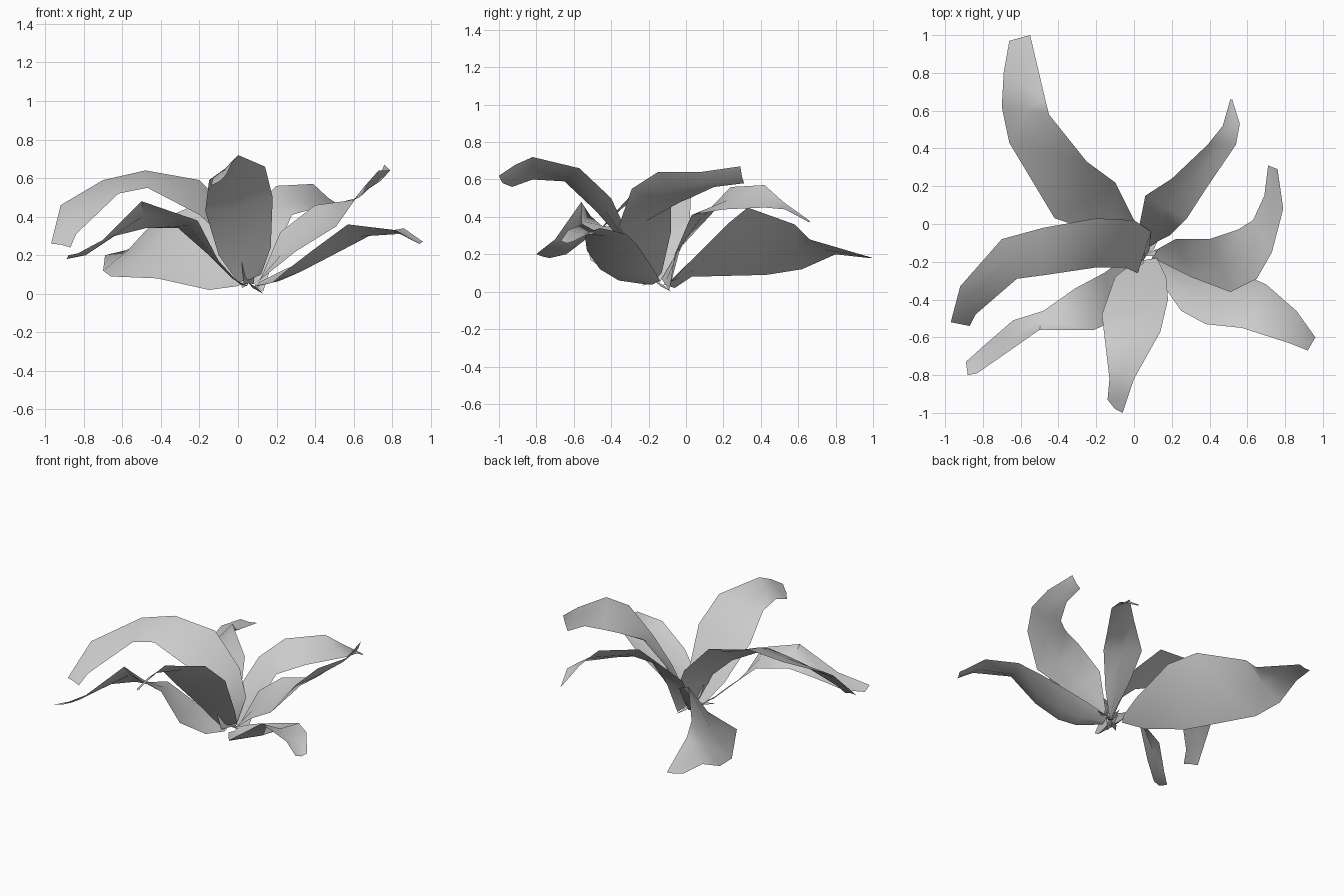
import bpy
from mathutils import Vector

# Remove the default cube only
cube = bpy.data.objects.get("Cube")
if cube:
    bpy.data.objects.remove(cube, do_unlink=True)

# Single flat petal colour
petal_grey = bpy.data.materials.new("petal_grey")
petal_grey.use_nodes = True
colour = (0.6, 0.6, 0.6, 1.0)
petal_grey.diffuse_color = colour
for node in petal_grey.node_tree.nodes:
    if node.type == 'BSDF_PRINCIPLED':
        node.inputs["Base Color"].default_value = colour
        node.inputs["Roughness"].default_value = 0.8


def finish(name, verts, faces):
    """Make a smooth shaded sheet object."""
    mesh = bpy.data.meshes.new(name)
    mesh.from_pydata(verts, [], faces)
    mesh.materials.append(petal_grey)
    mesh.validate()
    obj = bpy.data.objects.new(name, mesh)
    bpy.context.collection.objects.link(obj)
    bpy.ops.object.select_all(action='DESELECT')
    obj.select_set(True)
    bpy.context.view_layer.objects.active = obj
    bpy.ops.object.shade_smooth_by_angle(angle=0.9)
    return obj


def petal(name, rim_a, rim_b, sag=0.0):
    """Loft a sheet between two rims, with a midrib lowered by sag times the width."""
    verts, faces = [], []
    for start, end in zip(rim_a, rim_b):
        a, b = Vector(start), Vector(end)
        middle = (a + b) / 2
        middle.z -= sag * (a - b).length
        verts += [a, middle, b]
    columns = 3
    for row in range(len(rim_a) - 1):
        for side in range(columns - 1):
            corner = row * columns + side
            faces.append((corner, corner + 1, corner + columns + 1, corner + columns))
    return finish(name, verts, faces)


def blade(name, root, tip, width):
    """Small pointed leaflet at the heart of the flower."""
    root, tip = Vector(root), Vector(tip)
    across = (tip - root).cross(Vector((0, 0, 1))).normalized() * width
    middle = root.lerp(tip, 0.5)
    return finish(name, [root, middle - across, tip, middle + across], [(0, 1, 2, 3)])


# Long low petal reaching back and right
petal("back_right_petal",
      [(0, -.12, .04), (-.15, -.06, .02), (-.42, .03, .08), (-.66, .43, .09),
       (-.7, .62, .12), (-.69, .8, .2), (-.66, .97, .19)],
      [(.03, -.07, .06), (0, .02, .16), (-.1, .22, .36), (-.25, .33, .45),
       (-.45, .58, .36), (-.47, .66, .28), (-.55, 1, .18)], .05)

# Arched petal reaching back and left
petal("back_left_petal",
      [(.13, -.09, .01), (.19, -.06, .2), (.28, .03, .41), (.39, .2, .44),
       (.54, .42, .45), (.56, .53, .44), (.52, .66, .37)],
      [(.05, -.14, .09), (.03, 0, .29), (.06, .15, .43), (.2, .24, .56),
       (.39, .42, .57), (.47, .52, .48), (.51, .66, .38)], .05)

# Upturned petal on the left, twisting over towards its tip
petal("left_petal",
      [(.1, -.18, .06), (.3, -.28, .22), (.51, -.36, .35), (.65, -.29, .55),
       (.73, -.15, .64), (.79, .08, .64), (.76, .29, .67)],
      [(.13, -.13, .1), (.22, -.08, .32), (.4, -.08, .46), (.55, -.03, .48),
       (.63, .02, .5), (.69, .15, .56), (.71, .31, .58)], .1)

# Broad drooping petal on the right
petal("right_petal",
      [(.03, -.23, .05), (.02, -.26, .16), (-.05, -.23, .27), (-.2, -.23, .41),
       (-.47, -.27, .55), (-.62, -.29, .52), (-.84, -.48, .31), (-.87, -.54, .24)],
      [(.08, -.14, .05), (.09, -.04, .22), (0, .02, .38), (-.2, .03, .59),
       (-.48, -.02, .64), (-.7, -.08, .59), (-.92, -.33, .46), (-.97, -.52, .26)], -.05)

# Petal reaching forward and left
petal("front_left_petal",
      [(.08, -.22, .04), (.18, -.36, .06), (.25, -.46, .12), (.38, -.53, .22),
       (.57, -.55, .36), (.82, -.63, .33), (.92, -.67, .27)],
      [(.11, -.14, .06), (.25, -.18, .13), (.4, -.22, .19), (.56, -.26, .25),
       (.7, -.32, .31), (.86, -.46, .34), (.96, -.6, .27)], .14)

# Bent petal reaching forward and right, its broad base tucked under the front petal
petal("front_right_petal",
      [(.05, -.22, .04), (0, -.36, .06), (-.1, -.51, .17), (-.21, -.56, .38),
       (-.5, -.56, .48), (-.7, -.7, .28), (-.83, -.79, .21), (-.88, -.8, .2)],
      [(.01, -.16, .05), (-.06, -.19, .11), (-.16, -.26, .21), (-.31, -.34, .34),
       (-.48, -.46, .34), (-.64, -.51, .3), (-.79, -.64, .2), (-.89, -.73, .18)], .03)

# Tall petal curling over at the front
petal("front_petal",
      [(0, -.2, .06), (-.1, -.28, .2), (-.17, -.48, .43), (-.15, -.65, .59),
       (-.13, -.82, .6), (-.14, -.93, .56), (-.1, -.98, .58)],
      [(.12, -.18, .1), (.17, -.28, .24), (.18, -.4, .5), (.14, -.57, .66),
       (0, -.82, .72), (-.03, -.91, .68), (-.06, -1, .62)], .05)

# Small leaflets around the heart
heart = Vector((.05, -.17, .06))
tips = [(.02, -.23, .18), (.13, -.08, 0), (-.06, -.25, .06),
        (.2, -.13, .06), (.02, -.24, .03), (.02, -.12, .13)]
for number, tip in enumerate(tips):
    blade("heart_leaflet_%d" % number, heart, tip, .018)
